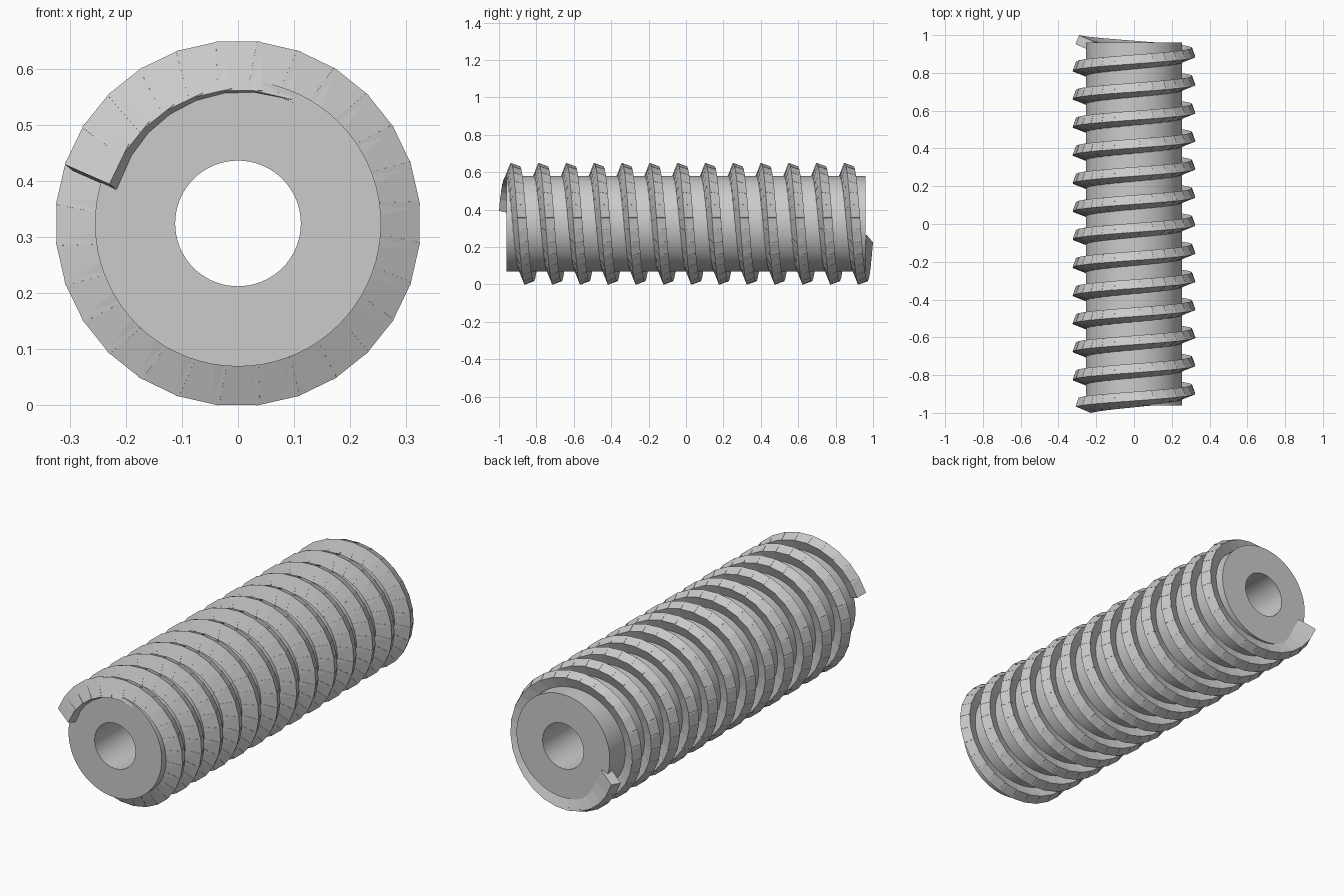
import bpy
import bmesh
from math import radians, atan2, pi
from mathutils import Matrix, Vector

AXIS_Z = 0.324         # height of the screw axis
CORE_R, BORE_R = 0.255, 0.112
HALF_LEN = 0.96
PER_TURN, BLOCKS = 28, 361
TRAVEL = 0.9556        # axial reach of the first and last block centres
THREAD_R = 0.271
BLOCK = Vector((0.08, 0.0516, 0.0934))

cube = bpy.data.objects.get("Cube")
if cube:
    bpy.data.objects.remove(cube, do_unlink=True)

steel = bpy.data.materials.new("plain_grey")
steel.use_nodes = True
grey = (0.6, 0.6, 0.6, 1)
steel.diffuse_color = grey
steel.node_tree.nodes["Principled BSDF"].inputs["Base Color"].default_value = grey


def finish(bm, name):
    """Turn a bmesh into a named, coloured object."""
    bmesh.ops.recalc_face_normals(bm, faces=bm.faces)
    mesh = bpy.data.meshes.new(name)
    bm.to_mesh(mesh)
    bm.free()
    mesh.materials.append(steel)
    obj = bpy.data.objects.new(name, mesh)
    bpy.context.collection.objects.link(obj)
    return obj


# Hollow core: a rectangle spun around the y axis
bm = bmesh.new()
corners = [(BORE_R, -HALF_LEN), (CORE_R, -HALF_LEN), (CORE_R, HALF_LEN), (BORE_R, HALF_LEN)]
verts = [bm.verts.new((r, y, AXIS_Z)) for r, y in corners]
edges = [bm.edges.new((verts[i], verts[(i + 1) % 4])) for i in range(4)]
bmesh.ops.spin(bm, geom=verts + edges, cent=(0, 0, AXIS_Z), axis=(0, 1, 0),
               angle=2 * pi, steps=72, use_merge=True)
bmesh.ops.remove_doubles(bm, verts=bm.verts, dist=0.0001)
core = finish(bm, "hollow_core")
bpy.ops.object.select_all(action='DESELECT')
core.select_set(True)
bpy.context.view_layer.objects.active = core
bpy.ops.object.shade_smooth_by_angle(angle=radians(30))

# Thread: leaning blocks stepped along a helix
bm = bmesh.new()
step_y = 2 * TRAVEL / (BLOCKS - 1)
helix = atan2(step_y * PER_TURN, 2 * pi * THREAD_R)
block = (Matrix.Translation((0, 0, THREAD_R))
         @ Matrix.Rotation(helix, 4, 'Z')
         @ Matrix.Rotation(radians(-21.4), 4, 'X')
         @ Matrix.Diagonal(BLOCK.to_4d()))
for i in range(BLOCKS):
    turn = Matrix.Rotation((i - 5) * 2 * pi / PER_TURN, 4, 'Y')
    place = Matrix.Translation((0, -TRAVEL + i * step_y, AXIS_Z))
    bmesh.ops.create_cube(bm, size=1, matrix=place @ turn @ block)
finish(bm, "helical_thread")
